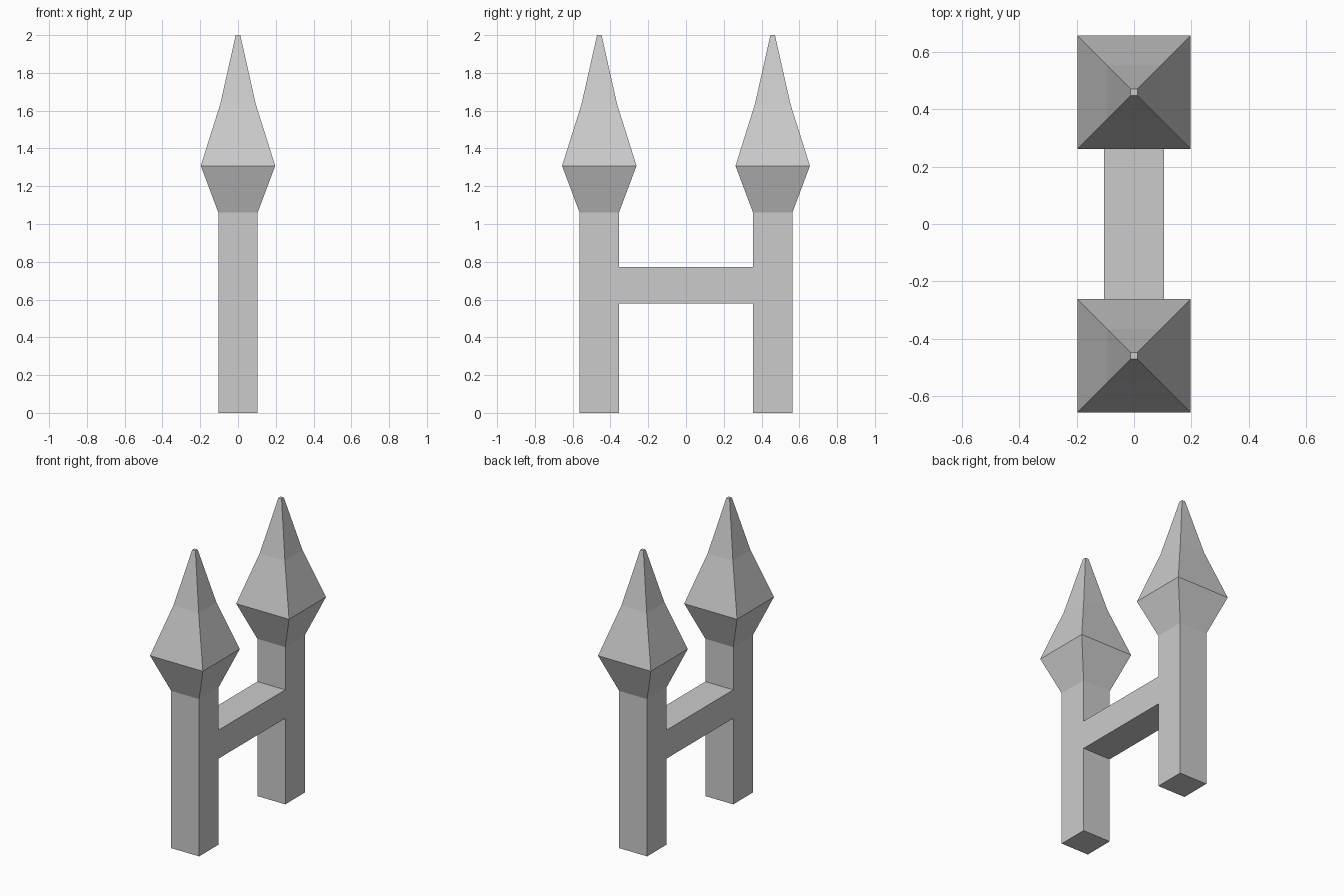
import bpy
import bmesh

cube = bpy.data.objects.get("Cube")
if cube:
    bpy.data.objects.remove(cube, do_unlink=True)

# Plain grey stone
stone = bpy.data.materials.new("grey_stone")
stone.use_nodes = True
colour = (0.6, 0.6, 0.6, 1)
stone.diffuse_color = colour
stone.node_tree.nodes["Principled BSDF"].inputs["Base Color"].default_value = colour

HALF = 0.104       # half thickness of posts and crossbar
POST_Y = 0.459     # distance of each post from the centre
POST_TOP = 1.06
BAR_LOW, BAR_HIGH = 0.58, 0.772


def add_object(name, bm):
    bmesh.ops.recalc_face_normals(bm, faces=bm.faces)
    mesh = bpy.data.meshes.new(name)
    bm.to_mesh(mesh)
    bm.free()
    mesh.materials.append(stone)
    obj = bpy.data.objects.new(name, mesh)
    bpy.context.collection.objects.link(obj)
    return obj


def make_frame():
    """Two posts and a flush crossbar: an H outline extruded sideways."""
    inner, outer = POST_Y - HALF, POST_Y + HALF
    half = [(inner, BAR_LOW), (inner, 0), (outer, 0),
            (outer, POST_TOP), (inner, POST_TOP), (inner, BAR_HIGH)]
    outline = half + [(-y, z) for y, z in reversed(half)]
    bm = bmesh.new()
    face = bm.faces.new([bm.verts.new((-HALF, y, z)) for y, z in outline])
    side = bmesh.ops.extrude_face_region(bm, geom=[face])
    verts = [v for v in side["geom"] if isinstance(v, bmesh.types.BMVert)]
    bmesh.ops.translate(bm, verts=verts, vec=(2 * HALF, 0, 0))
    # Leave the post tops open where the finials sit
    tops = [f for f in bm.faces if all(v.co.z > POST_TOP - 0.01 for v in f.verts)]
    bmesh.ops.delete(bm, geom=tops, context='FACES_ONLY')
    add_object("post_frame", bm)


def make_finial(name, y):
    """Four-sided spearhead lofted through square rings."""
    levels = [(HALF, POST_TOP), (0.197, 1.308), (0.094, 1.635), (0.012, 2.0)]
    bm = bmesh.new()
    rings = [[bm.verts.new((sx * r, y + sy * r, z))
              for sx, sy in ((-1, -1), (1, -1), (1, 1), (-1, 1))]
             for r, z in levels]
    for low, high in zip(rings, rings[1:]):
        for i in range(4):
            j = (i + 1) % 4
            bm.faces.new((low[i], low[j], high[j], high[i]))
    bm.faces.new(rings[-1])
    add_object(name, bm)


make_frame()
make_finial("front_finial", -POST_Y)
make_finial("back_finial", POST_Y)
